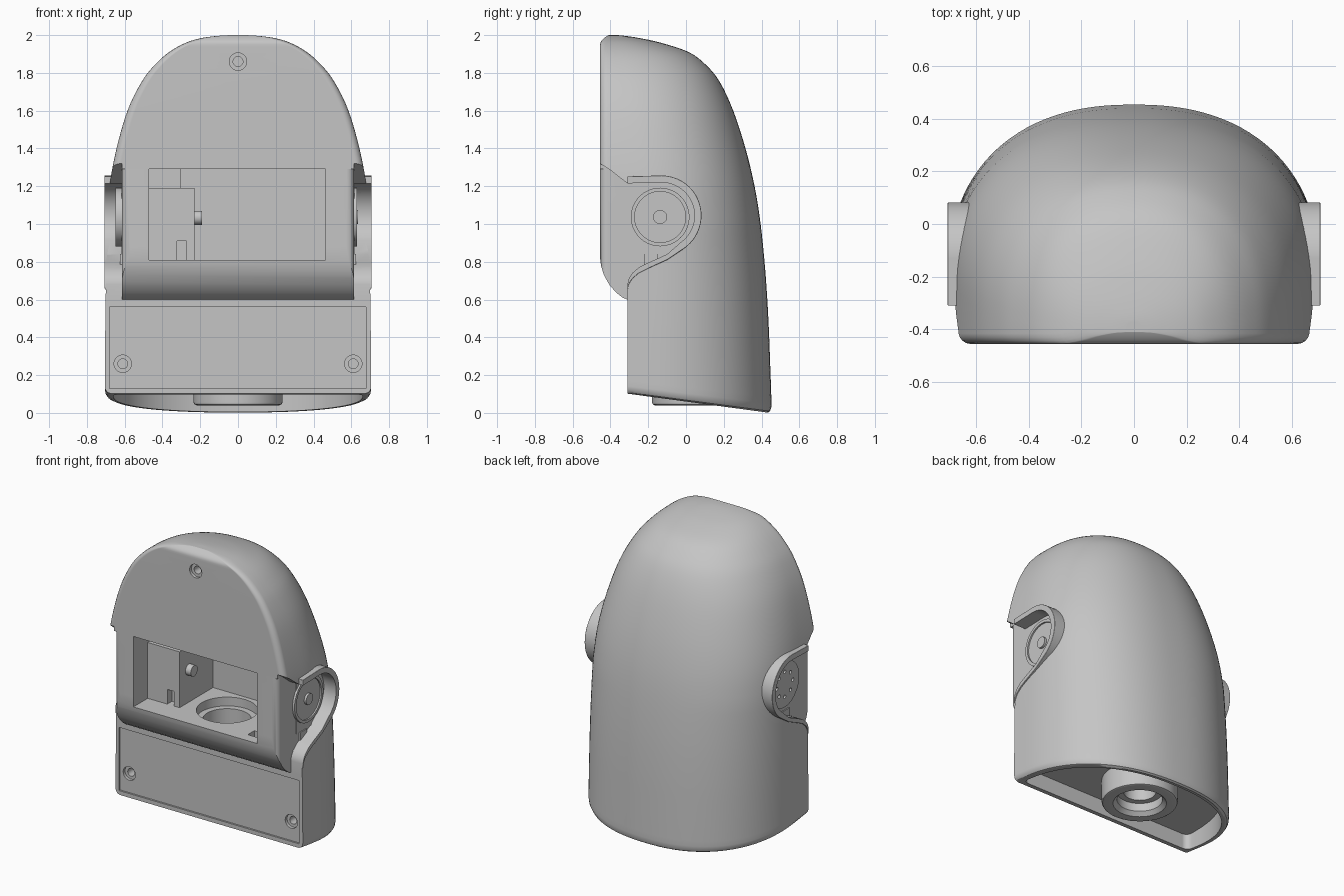
import bpy, bmesh, math
from mathutils import Matrix

if "Cube" in bpy.data.objects:
    bpy.data.objects.remove(bpy.data.objects["Cube"])

grey = bpy.data.materials.new("plain grey")
grey.diffuse_color = (0.56, 0.56, 0.56, 1)
grey.use_nodes = True
grey.node_tree.nodes["Principled BSDF"].inputs["Base Color"].default_value = grey.diffuse_color


def finish(bm, name):
    bmesh.ops.recalc_face_normals(bm, faces=bm.faces)
    me = bpy.data.meshes.new(name)
    bm.to_mesh(me)
    bm.free()
    me.materials.append(grey)
    ob = bpy.data.objects.new(name, me)
    bpy.context.collection.objects.link(ob)
    return ob


def loft(name, rings):
    bm = bmesh.new()
    vs = [[bm.verts.new(p) for p in r] for r in rings]
    n = len(vs[0])
    for a, b in zip(vs, vs[1:]):
        for i in range(n):
            bm.faces.new((a[i], a[(i + 1) % n], b[(i + 1) % n], b[i]))
    bm.faces.new(vs[0])
    bm.faces.new(vs[-1][::-1])
    return finish(bm, name)


def prism_z(name, pts, z0, z1):
    return loft(name, [[(x, y, z) for x, y in pts] for z in (z0, z1)])


def box(name, x0, x1, y0, y1, z0, z1):
    return prism_z(name, [(x0, y0), (x1, y0), (x1, y1), (x0, y1)], z0, z1)


def prism_x(name, pts, x0, x1):
    return loft(name, [[(x, y, z) for y, z in pts] for x in (x0, x1)])


def cyl(name, axis, centre, r, depth, seg=48):
    bm = bmesh.new()
    rot = {"x": Matrix.Rotation(math.pi / 2, 4, "Y"),
           "y": Matrix.Rotation(math.pi / 2, 4, "X"), "z": Matrix()}[axis]
    bmesh.ops.create_cone(bm, cap_ends=True, segments=seg, radius1=r, radius2=r,
                          depth=depth, matrix=Matrix.Translation(centre) @ rot)
    return finish(bm, name)


def activate(ob):
    bpy.ops.object.select_all(action="DESELECT")
    ob.select_set(True)
    bpy.context.view_layer.objects.active = ob


def cut(ob, *cutters):
    activate(ob)
    for c in cutters:
        m = ob.modifiers.new("cut", "BOOLEAN")
        m.operation, m.solver, m.object = "DIFFERENCE", "EXACT", c
        bpy.ops.object.modifier_apply(modifier=m.name)
        bpy.data.objects.remove(c, do_unlink=True)


def bevel(ob, width, seg=3):
    activate(ob)
    m = ob.modifiers.new("bevel", "BEVEL")
    m.width, m.segments, m.limit_method = width, seg, "ANGLE"
    bpy.ops.object.modifier_apply(modifier=m.name)


def smooth(ob):
    activate(ob)
    bpy.ops.object.shade_smooth_by_angle(angle=math.radians(32))
    m = ob.modifiers.new("normals", "WEIGHTED_NORMAL")
    m.keep_sharp = True


# Horizontal section: flat front, rounded corners, domed back
def section(w, yb, yf, yc):
    f = min(0.04, 0.3 * w, yc - yf - 0.002)
    corner = [(w - f + f * math.sin(a), yf + f - f * math.cos(a))
              for a in (k * math.pi / 8 for k in range(5))]
    back = []
    for k in range(57):
        a = math.pi * k / 56
        c, s = math.cos(a), max(0.0, math.sin(a))
        back.append((math.copysign(w * abs(c) ** 0.87, c), yc + (yb - yc) * s ** 0.87))
    return corner + back + [(-x, y) for x, y in reversed(corner)]


# Height, half width and back depth from the crown down
keys = [(2.0, .03, -.37), (1.997, .095, -.33), (1.985, .19, -.25), (1.96, .275, -.135),
        (1.91, .365, .015), (1.84, .443, .108), (1.75, .512, .18), (1.6, .585, .25),
        (1.4, .643, .315), (1.2, .68, .363), (1.0, .692, .395), (.75, .698, .42),
        (.5, .702, .436), (.25, .704, .446), (.05, .705, .453)]


def spline(p, q, r, s, t):
    return tuple(0.5 * (2 * b + (c - a) * t + (2 * a - 5 * b + 4 * c - d) * t * t
                        + (3 * b - a - 3 * c + d) * t ** 3) for a, b, c, d in zip(p, q, r, s))


levels = []
for i in range(len(keys) - 1):
    p, s = keys[max(i - 1, 0)], keys[min(i + 2, len(keys) - 1)]
    levels += [spline(p, keys[i], keys[i + 1], s, t / 4) + (1,) for t in range(4)]
levels += [keys[-1] + (1,), (.027, .705, .453, .996), (.009, .705, .453, .981), (0, .705, .453, .955)]

rings = []
for z, w, yb, scale in levels:
    yf = -.455 + .045 * max(0, (z - 1.95) / .05) ** 2
    yc = -.40 + .2 * min(1, (2 - z) / 1.0)
    ring = []
    for x, y in section(w, yb, yf, yc):
        x, y = x * scale, y * scale
        ring.append((x, y, z + (.06 - .135 * y) * max(0, 1 - z / .5)))
    rings.append(ring)
shell = loft("body_shell", rings)


# Rounded side opening, as (y, z) points
def opening(r, drop):
    arc = [(-.13 + r * math.cos(a), 1.045 + r * math.sin(a))
           for a in (math.radians(90 - 145 * k / 24) for k in range(25))]
    return ([(-.31, 1.045 + r - .005)] + arc
            + [(-.10, .84 - drop), (-.2, .795 - drop), (-.25, .77 - drop),
               (-.285, .74 - drop), (-.303, .71 - drop), (-.31, .68 - drop)])


inner, outer = opening(.175, 0), opening(.212, .03)


def side_cutter(sign):
    pts = [(-.7, .45), (-.31, .45)] + inner[::-1] + [(-.35, 1.245), (-.40, 1.285), (-.455, 1.32), (-.7, 1.36)]
    return prism_x("side_cutter", pts, sign * .615, sign * .95)


def edge_cutter(sign):
    arc = [(.575 + .04 * math.sin(a), -.415 - .04 * math.cos(a)) for a in (k * math.pi / 12 for k in range(7))]
    pts = [(.575, -.5)] + arc + [(.66, -.415), (.66, -.5)]
    return prism_z("edge_cutter", [(sign * x, y) for x, y in pts], .5, 1.29)


# Stepped lower front with a curved underside on the upper block
step = [(-.8, -.3), (-.31, -.3), (-.31, .6), (-.335, .61), (-.37, .637),
        (-.405, .677), (-.435, .73), (-.45, .78), (-.456, .83), (-.8, .83)]
cut(shell, prism_x("step_cutter", step, -1, 1), side_cutter(1), side_cutter(-1),
    edge_cutter(1), edge_cutter(-1))

# Deeper wells behind the side openings
for sign in (1, -1):
    well = [(max(y, -.255), z) for y, z in inner if y > -.26]
    well = [(-.255, 1.215)] + well + [(-.255, .775)]
    cut(shell, prism_x("well_cutter", well, sign * .55, sign * .75))

# Hollow underside
base = section(.66, .41, -.275, -.2)
cut(shell, prism_z("base_cutter", base, -.3, .2))

# Window, floor socket and floor notch
cut(shell, box("window_cutter", -.47, .463, -.7, .06, .81, 1.29),
    cyl("socket_cutter", "z", (.03, -.16, .82), .19, .14),
    cyl("socket_step_cutter", "z", (.03, -.16, .72), .15, .14),
    box("notch_cutter", .34, .45, -.38, -.31, .76, .83))

# Lower panel recess and countersunk screw holes
cut(shell, box("panel_cutter", -.68, .677, -.5, -.298, .13, .56))
for x, z, y in ((0, 1.86, -.455), (-.61, .26, -.298), (.61, .26, -.298)):
    cut(shell, cyl("sink_cutter", "y", (x, y, z), .046, .04, 32),
        cyl("hole_cutter", "y", (x, y, z), .026, .2, 24))
smooth(shell)

# Side rims and wheels
for sign, side in ((1, "right"), (-1, "left")):
    rim = prism_x(side + "_rim", outer, sign * .55, sign * .707)
    bevel(rim, .02, 4)
    cut(rim, side_cutter(sign))
    smooth(rim)
    box(side + "_mount_plate", sign * .54, sign * .618, -.256, -.09, .84, 1.212)
    box(side + "_mount_foot", sign * .54, sign * .625, -.22, -.15, .78, .84)
    face = .630 if sign > 0 else .648
    wheel = cyl(side + "_wheel", "x", (sign * (face + .54) / 2, -.137, 1.037), .155, face - .54, 64)
    if sign > 0:
        cut(wheel, cyl("recess_cutter", "x", (face, -.137, 1.037), .135, .02, 64))
    else:
        for k in range(8):
            a = k * math.pi / 4
            cut(wheel, cyl("bolt_cutter", "x", (-face, -.137 + .085 * math.cos(a),
                                                1.037 + .085 * math.sin(a)), .012, .03, 12))
    smooth(wheel)
    smooth(cyl(side + "_hub", "x", (sign * .61, -.137, 1.037), .037, .05, 32))

# Motor inside the window
motor = box("motor", -.48, -.23, -.30, .07, .80, 1.19)
cut(motor, box("slot_cutter", -.322, -.272, -.4, -.25, .81, .91))
box("motor_bracket", -.48, -.305, -.27, .07, 1.18, 1.30)
smooth(cyl("motor_shaft", "x", (-.215, -.2, 1.033), .037, .05, 32))

# Round neck socket below
profile = [(.235, .25), (.235, .055), (.23, .045), (.22, .04), (.165, .04),
           (.14, .065), (.14, .12), (.10, .12), (.10, .25)]
seg = 64
bm = bmesh.new()
cols = [[bm.verts.new((r * math.cos(a), .055 + r * math.sin(a), z)) for r, z in profile]
        for a in (2 * math.pi * k / seg for k in range(seg))]
for k in range(seg):
    a, b = cols[k], cols[(k + 1) % seg]
    for i in range(len(profile)):
        j = (i + 1) % len(profile)
        bm.faces.new((a[i], b[i], b[j], a[j]))
smooth(finish(bm, "neck_socket"))
